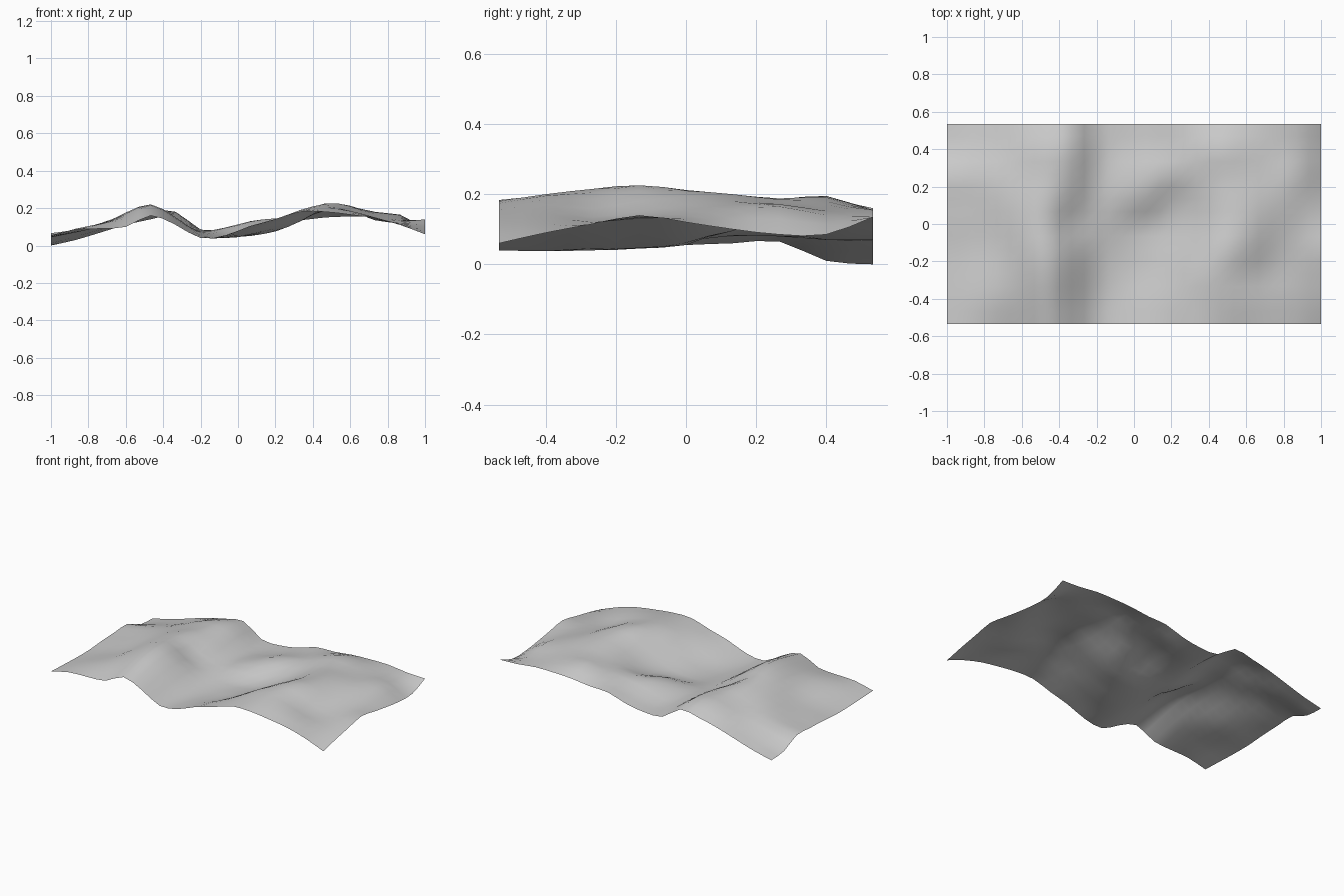
import bpy
import bmesh
import math

default_cube = bpy.data.objects.get("Cube")
if default_cube:
    bpy.data.objects.remove(default_cube, do_unlink=True)

LENGTH, DEPTH = 2.0, 1.0667
COLUMNS, ROWS = 30, 16
HEIGHT_STEP = 0.005

# Cross-sections from front to back: west slope, steep ridge, valley, diagonal east ridge
SECTIONS = [
    [11, 17, 18, 20, 32, 22, 8, 11, 21, 28, 36, 36, 33, 29, 22, 12],
    [10, 18, 23, 27, 38, 25, 9, 9, 17, 28, 37, 40, 37, 30, 23, 18],
    [9, 16, 23, 32, 43, 29, 11, 8, 12, 23, 38, 43, 37, 27, 24, 23],
    [9, 14, 21, 35, 44, 30, 13, 9, 11, 18, 32, 45, 42, 30, 26, 28],
    [11, 15, 22, 35, 41, 24, 15, 12, 11, 15, 26, 40, 42, 34, 28, 24],
    [12, 16, 24, 33, 40, 30, 16, 19, 23, 19, 27, 38, 40, 36, 31, 20],
    [13, 17, 23, 29, 37, 34, 17, 18, 26, 29, 31, 37, 37, 34, 33, 17],
    [2, 10, 17, 27, 36, 36, 17, 14, 20, 26, 32, 39, 36, 32, 28, 17],
    [0, 6, 14, 22, 28, 32, 15, 14, 18, 26, 27, 30, 31, 31, 28, 27],
]


def smooth_sample(values, fraction):
    """Smooth curve through evenly spaced values, sampled along its length."""
    last = len(values) - 1
    place = fraction * last
    i = min(int(place), last - 1)
    t = place - i
    b, c = values[i], values[i + 1]
    a = values[i - 1] if i > 0 else 2 * b - c
    d = values[i + 2] if i + 2 <= last else 2 * c - b
    slope_in, slope_out = (c - a) / 2, (d - b) / 2
    rise = c - b
    return (b + slope_in * t + (3 * rise - 2 * slope_in - slope_out) * t ** 2
            + (slope_in + slope_out - 2 * rise) * t ** 3)


def terrain_height(u, v):
    across = [smooth_sample(section, u) for section in SECTIONS]
    return max(0.0, smooth_sample(across, v) * HEIGHT_STEP)


def make_material(name, colour):
    material = bpy.data.materials.new(name)
    material.use_nodes = True
    material.diffuse_color = colour
    shader = next(n for n in material.node_tree.nodes if n.type == "BSDF_PRINCIPLED")
    shader.inputs["Base Color"].default_value = colour
    shader.inputs["Roughness"].default_value = 0.8
    return material


# Single-sheet terrain: a regular grid raised to the height of the hills
bm = bmesh.new()
bmesh.ops.create_grid(bm, x_segments=COLUMNS, y_segments=ROWS, size=1.0)
for vert in bm.verts:
    u, v = (vert.co.x + 1) / 2, (vert.co.y + 1) / 2
    vert.co = ((u - 0.5) * LENGTH, (v - 0.5) * DEPTH, terrain_height(u, v))

mesh = bpy.data.meshes.new("terrain")
bm.to_mesh(mesh)
bm.free()
mesh.materials.append(make_material("stone grey", (0.6, 0.6, 0.6, 1.0)))

terrain = bpy.data.objects.new("terrain", mesh)
bpy.context.collection.objects.link(terrain)

# Soft shading over the rolling ground
bpy.ops.object.select_all(action="DESELECT")
terrain.select_set(True)
bpy.context.view_layer.objects.active = terrain
bpy.ops.object.shade_smooth_by_angle(angle=math.radians(60))
